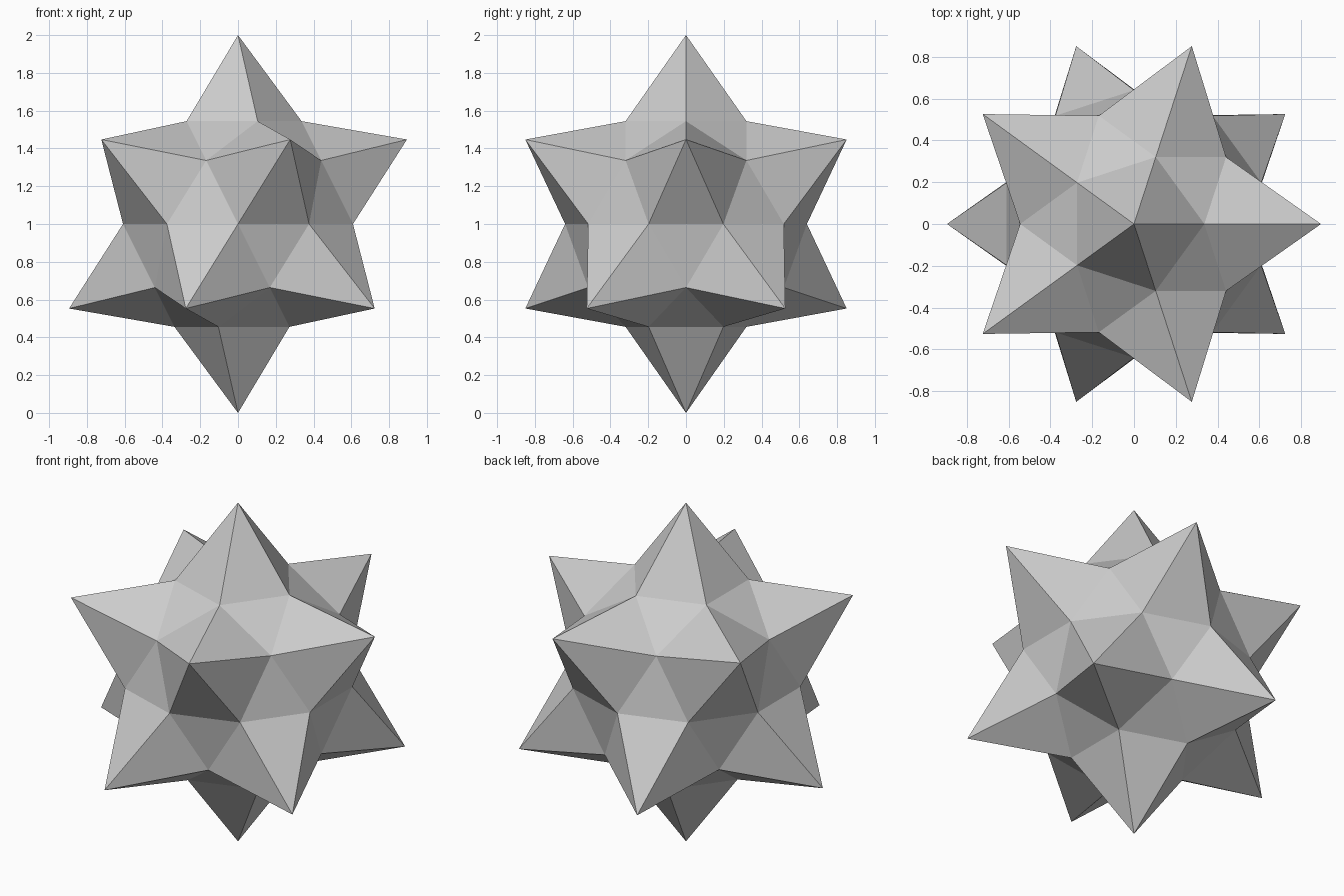
import bpy, bmesh
from mathutils import Vector

if "Cube" in bpy.data.objects:
    bpy.data.objects.remove(bpy.data.objects["Cube"])

# Twelve-pointed star: a subdivided icosahedron keeps its 12 corners as spike tips,
# while the 30 edge midpoints are pulled inward to form the core.
TIP_RADIUS = 1.0
CORE_RADIUS = 0.64

bm = bmesh.new()
bmesh.ops.create_icosphere(bm, subdivisions=2, radius=1.0)
for v in bm.verts:
    is_tip = len(v.link_edges) == 5
    v.co = v.co.normalized() * (TIP_RADIUS if is_tip else CORE_RADIUS)

# Stand the lowest spike on the ground
bmesh.ops.translate(bm, verts=bm.verts, vec=Vector((0, 0, TIP_RADIUS)))
bmesh.ops.recalc_face_normals(bm, faces=bm.faces)
for f in bm.faces:
    f.smooth = False

mesh = bpy.data.meshes.new("spiked_star")
bm.to_mesh(mesh)
bm.free()
star = bpy.data.objects.new("spiked_star", mesh)
bpy.context.collection.objects.link(star)
